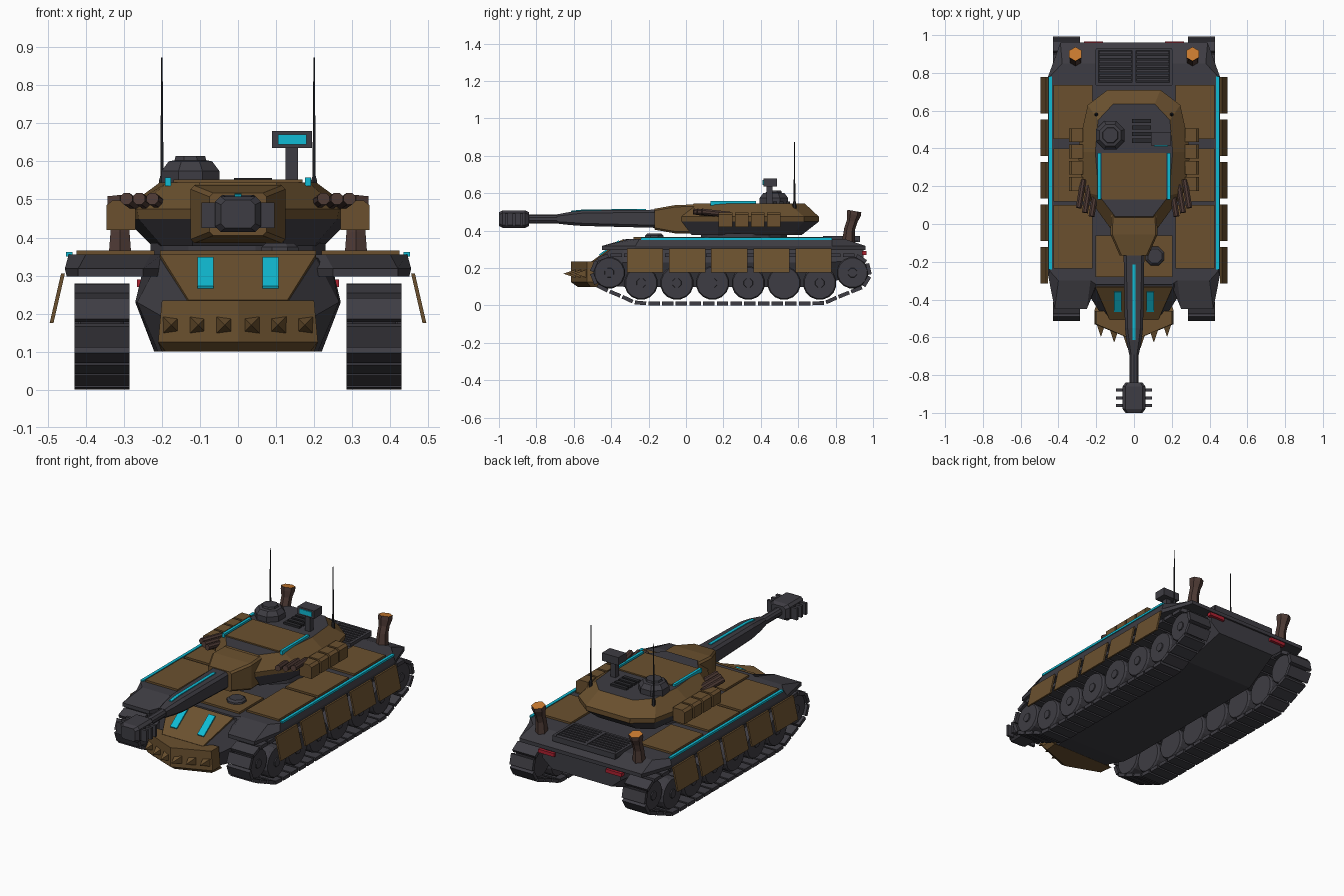
import bpy, bmesh, math
from mathutils import Vector

cube = bpy.data.objects.get("Cube")
if cube:
    bpy.data.objects.remove(cube, do_unlink=True)


def material(name, rgb):
    m = bpy.data.materials.new(name)
    m.use_nodes = True
    m.diffuse_color = (*rgb, 1)
    m.node_tree.nodes["Principled BSDF"].inputs["Base Color"].default_value = (*rgb, 1)
    return m


GUN = material("gunmetal", (.048, .046, .056))
DARK = material("dark_steel", (.022, .022, .026))
BROWN = material("brown_armour", (.145, .081, .028))
CYAN = material("cyan_glow", (.005, .50, .66))
RUST = material("rusty_pipe", (.075, .042, .035))
ORANGE = material("hot_orange", (.60, .20, .03))
RED = material("red_lamp", (.42, .015, .03))


def solid(bm, rings):
    """Closed skin through equal-length rings of points."""
    vs = [[bm.verts.new(p) for p in r] for r in rings]
    n = len(vs[0])
    for a, b in zip(vs, vs[1:]):
        for i in range(n):
            j = (i + 1) % n
            bm.faces.new((a[i], a[j], b[j], b[i]))
    bm.faces.new(vs[0])
    bm.faces.new(vs[-1])


def part(name, solids, mats, mirror=False, paint=None):
    bm = bmesh.new()
    for rings in solids:
        solid(bm, rings)
    bmesh.ops.recalc_face_normals(bm, faces=bm.faces)
    if paint:
        for f in bm.faces:
            f.material_index = int(paint(f))
    me = bpy.data.meshes.new(name)
    bm.to_mesh(me)
    bm.free()
    for m in mats:
        me.materials.append(m)
    ob = bpy.data.objects.new(name, me)
    bpy.context.collection.objects.link(ob)
    if mirror:
        ob.modifiers.new("Mirror", 'MIRROR').use_mirror_merge = False
    return ob


def box(x0, x1, y0, y1, z0, z1):
    return [[(x0, y0, z), (x1, y0, z), (x1, y1, z), (x0, y1, z)] for z in (z0, z1)]


def tube(stations, n):
    """Stations are (point, radius); the ends set the axis."""
    axis = Vector(stations[-1][0]) - Vector(stations[0][0])
    q = axis.to_track_quat('Z', 'Y')
    turn = math.pi / n
    return [[Vector(p) + q @ Vector((r * math.cos(turn + math.tau * i / n),
                                     r * math.sin(turn + math.tau * i / n), 0))
             for i in range(n)] for p, r in stations]


def plan(half, z):
    """Symmetric outline at height z from its right half."""
    return [(x, y, z) for x, y in half] + [(-x, y, z) for x, y in reversed(half)]


def section(half, y):
    """Symmetric cross-section at depth y from its right half."""
    return [(x, y, z) for x, z in half] + [(-x, y, z) for x, z in reversed(half)]


# Hull tub and overhanging deck
part("hull", [[
    section([(.14, .11), (.16, .17), (.13, .23)], -.50),
    section([(.21, .10), (.265, .23), (.205, .345)], -.335),
    section([(.22, .10), (.27, .23), (.24, .355)], -.20),
    section([(.22, .10), (.27, .23), (.24, .355)], .72),
    section([(.19, .19), (.25, .24), (.24, .30)], .95)]], [GUN])
part("deck", [[
    plan([(.20, -.33), (.25, -.45), (.42, -.45), (.45, -.28), (.45, .78), (.39, .96)], .297),
    plan([(.20, -.33), (.25, -.45), (.42, -.45), (.455, -.27), (.455, .78), (.39, .96)], .318),
    plan([(.20, -.32), (.23, -.30), (.40, -.30), (.445, -.25), (.445, .78), (.38, .85)], .355)]], [GUN])
part("glacis_plate", [[
    [(-.13, -.50, .228), (.13, -.50, .228), (.13, -.505, .236), (-.13, -.505, .236)],
    [(-.205, -.33, .345), (.205, -.33, .345), (.205, -.335, .356), (-.205, -.335, .356)]]], [BROWN])
part("glacis_light", [[
    [(x, -.46, .26), (x, -.465, .272), (x, -.36, .349), (x, -.355, .335)] for x in (.065, .107)]],
    [CYAN], True)

# Spiked ram
part("ram", [[
    plan([(0.001, -.58), (.19, -.51), (.20, -.43)], .10),
    plan([(0.001, -.615), (.21, -.53), (.21, -.46)], .125),
    plan([(0.001, -.615), (.20, -.53), (.20, -.46)], .235)]], [BROWN])
spikes = []
for x in (.035, .105, .175):
    y = -.615 + .42 * x
    spikes.append(tube([((x, y + .02, .17), .036), ((x, y - .055, .17), .001)], 4))
part("ram_spikes", spikes, [BROWN], True)

# Running gear
WHEELS = [(-.41, .175, .085), (.89, .175, .085)] + [(-.24 + .191 * i, .12, .09) for i in range(6)]
part("wheels", [tube([((.30, y, z), r * .93), ((.31, y, z), r), ((.405, y, z), r), ((.415, y, z), r * .93)], 16)
                for y, z, r in WHEELS], [GUN], True)
part("wheel_hubs", [tube([((.40, y, z), .03), ((.421, y, z), .025)], 8) for y, z, r in WHEELS], [GUN], True)
path = []
for y, z, r, a0, a1 in ((-.41, .175, .094, 90, 235), (-.24, .12, .109, 235, 270),
                        (.715, .12, .109, 270, 305), (.89, .175, .094, 305, 450)):
    for i in range(13):
        a = math.radians(a0 + (a1 - a0) * i / 12)
        path.append(Vector((y + r * math.cos(a), z + r * math.sin(a))))
path.append(path[0])
total = sum((b - a).length for a, b in zip(path, path[1:]))


def along(d):
    d %= total
    for a, b in zip(path, path[1:]):
        step = (b - a).length
        if d <= step and step > 0:
            return a.lerp(b, d / step)
        d -= step
    return path[-1]


LINKS = 44
links = []
for i in range(LINKS):
    a, b = (along(total * (i + k) / LINKS) for k in (.08, .92))
    t = (b - a).normalized()
    out = Vector((t.y, -t.x)) * .01
    links.append([[(x, p.x, p.y) for p in (a - out, b - out, b + out, a + out)] for x in (.285, .43)])
part("track_links", links, [GUN], True)

# Skirts, deck armour and light strips
part("side_skirts", [[[(.455, y, .305), (.465, y, .305), (.495, y, .175), (.485, y, .175)]
                      for y in (-.315 + .225 * i, -.122 + .225 * i)] for i in range(5)], [BROWN], True)
part("deck_armour", [box(.22, .425, y0, y1, .35, .366)
                     for y0, y1 in ((-.235, .10), (.12, .40), (.45, .735))], [BROWN], True)
part("deck_light_strip", [box(.435, .452, -.24, .78, .35, .362)], [CYAN], True)
part("front_deck_plate", [box(-.205, .205, -.28, -.06, .35, .366)], [BROWN])
part("driver_hatch", [tube([((.11, -.17, .36), .055), ((.11, -.17, .375), .052), ((.11, -.17, .385), .04)], 8)], [GUN])

# Engine grille
part("grille_base", [box(-.20, .20, .74, .92, .34, .362)], [DARK])
slats = [box(.012, .185, .757 + .024 * i, .771 + .024 * i, .355, .370) for i in range(7)]
frame = [box(0, .01, .74, .92, .35, .372), box(.188, .203, .735, .925, .35, .372),
         box(0, .20, .733, .748, .35, .372), box(0, .20, .918, .93, .34, .372)]
part("grille_slats", slats + frame, [GUN], True)
part("tail_lamp", [box(.165, .265, .94, .966, .27, .29)], [RED], True)

# Exhaust stacks
part("exhaust", [tube([((.31, .868, .33), .036), ((.31, .875, .41), .029), ((.31, .888, .45), .029),
                       ((.31, .897, .485), .038), ((.31, .90, .505), .038)], 6)], [RUST, ORANGE], True,
     lambda f: f.normal.z > .8)

# Turret
RIM = [(.12, -.03), (.265, .17), (.30, .38), (.245, .63), (.14, .71)]
TOP = [(.10, .04), (.185, .15), (.205, .38), (.19, .55), (.11, .635)]
BASE = [(.12, .03), (.20, .17), (.225, .38), (.20, .57), (.12, .62)]
part("turret_ring", [tube([((0, .31, .34), .235), ((0, .31, .385), .235)], 16)], [GUN])
part("turret", [[plan(BASE, .378), plan([(x * .985, y) for x, y in RIM], .448),
                 plan(RIM, .475), plan(TOP, .545)]], [GUN, BROWN], False,
     lambda f: f.calc_center_median().z > .45 and f.normal.z < .95)
part("roof_plate", [box(-.17, .17, .13, .375, .54, .552)], [BROWN])
part("roof_light_strip", [box(.176, .192, .13, .375, .535, .558)], [CYAN], True)
part("roof_vent", [box(-.01, .09, .43 + .035 * i, .452 + .035 * i, .54, .557) for i in range(4)], [DARK])
part("stowage_boxes", [[[(.27, y, .42), (.345, y, .42), (.345, y, .485), (.33, y, .497), (.27, y, .497)]
                        for y in (.175 + .086 * i, .248 + .086 * i)] for i in range(4)], [BROWN], True)
part("smoke_launchers", [tube([((x - .025, y + .15, .485), .017), ((x, y, .502), .017)], 8)
                         for x, y in ((.225, .04), (.26, .06), (.293, .085))], [RUST], True)

# Cupola, sight and aerials
c = (-.125, .47)
part("cupola", [tube([((*c, z), r) for z, r in ((.53, .082), (.575, .082), (.60, .062), (.603, .045), (.614, .042))], 8)],
     [GUN])
part("sight", [box(.125, .158, .43, .463, .54, .64), box(.09, .195, .415, .487, .635, .68)], [GUN])
part("sight_lens", [box(.105, .18, .41, .418, .645, .671)], [CYAN])
part("aerials", [tube([((.20, .58, .50), .011), ((.20, .58, .55), .009), ((.20, .58, .56), .005),
                       ((.20, .58, .873), .002)], 6)], [DARK], True)

# Gun


def chamfer(w, z0, z1, y, c):
    return section([(w - c, z0), (w, z0 + c), (w, z1 - c), (w - c, z1)], y)


part("mantlet", [[chamfer(.12, .385, .54, .06, .01), chamfer(.125, .385, .537, -.055, .01),
                  chamfer(.075, .405, .517, -.168, .01)]], [BROWN])
part("gun_sleeve", [[chamfer(.055, .415, .512, -.16, .014), chamfer(.048, .425, .508, -.55, .014),
                     chamfer(.04, .43, .50, -.62, .014), chamfer(.026, .438, .487, -.69, .01)]], [GUN])
part("gun_light_strip", [[[(-.009, y, z - .01), (.009, y, z - .01), (.009, y, z + .005), (-.009, y, z + .005)]
                          for y, z in ((-.215, .511), (-.55, .508), (-.615, .501))]], [CYAN])
part("barrel", [tube([((0, -.66, .462), .025), ((0, -.86, .462), .025)], 10)], [GUN])
part("muzzle_brake", [[chamfer(.045, .425, .498, -.84, .012), chamfer(.06, .415, .508, -.86, .014),
                       chamfer(.06, .415, .508, -.98, .014), chamfer(.045, .425, .498, -1, .012)]], [GUN])
part("muzzle_fins", [box(-.096, .096, y - .008, y + .008, .425, .492) for y in (-.88, -.92, -.96)], [GUN])
